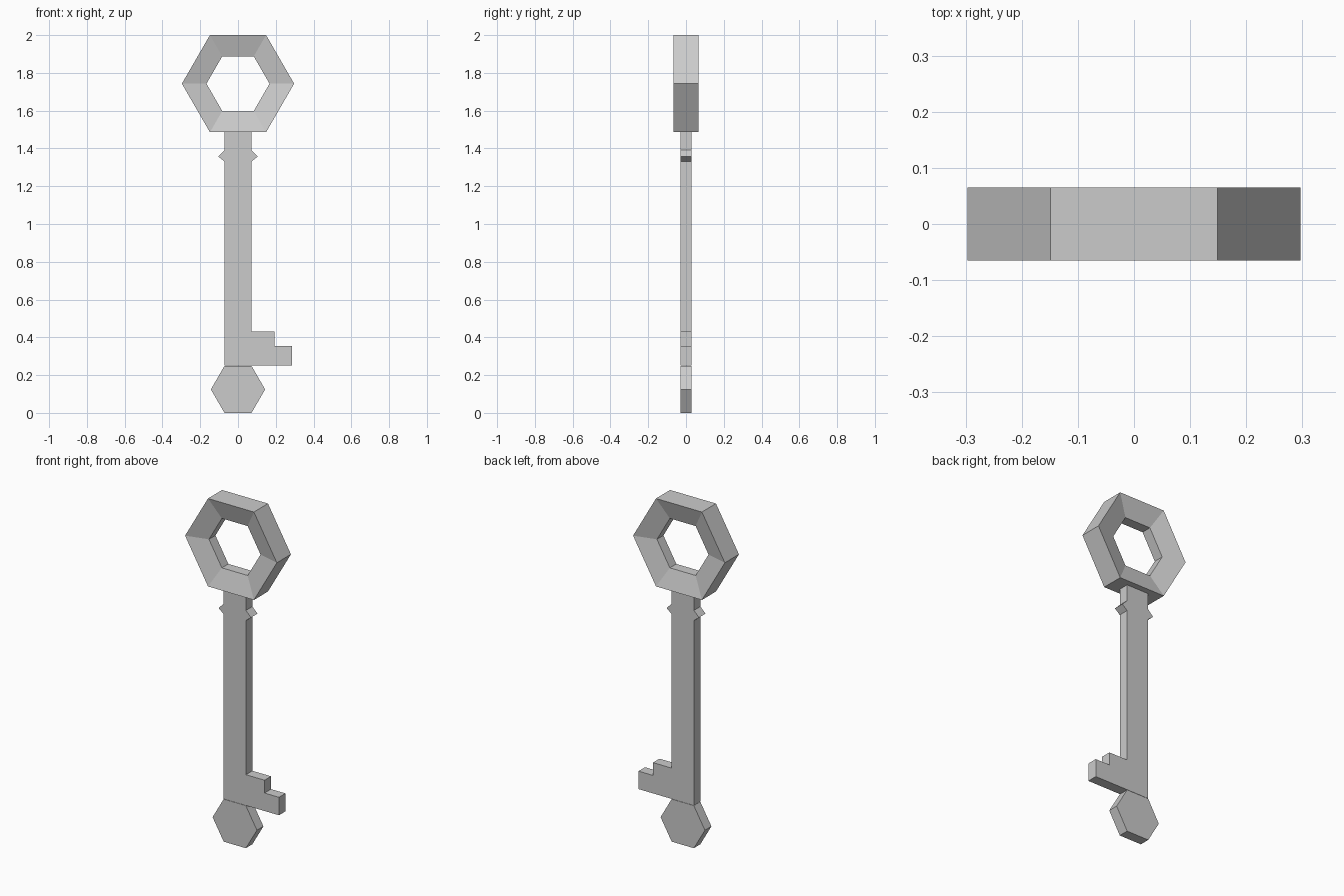
import bpy, bmesh
from math import cos, sin, pi

if "Cube" in bpy.data.objects:
    bpy.data.objects.remove(bpy.data.objects["Cube"])

HALF = 0.03  # half thickness of the flat parts


def make_object(name, bm):
    bmesh.ops.recalc_face_normals(bm, faces=bm.faces)
    mesh = bpy.data.meshes.new(name)
    bm.to_mesh(mesh)
    bm.free()
    obj = bpy.data.objects.new(name, mesh)
    bpy.context.collection.objects.link(obj)
    return obj


def hexagon(radius, z):
    return [(radius * cos(i * pi / 3), z + radius * sin(i * pi / 3)) for i in range(6)]


def plate(name, outline, half=HALF):
    """Extrude an x-z outline symmetrically along y."""
    bm = bmesh.new()
    face = bm.faces.new([bm.verts.new((x, -half, z)) for x, z in outline])
    ext = bmesh.ops.extrude_face_region(bm, geom=[face])
    verts = [v for v in ext["geom"] if isinstance(v, bmesh.types.BMVert)]
    bmesh.ops.translate(bm, verts=verts, vec=(0, 2 * half, 0))
    return make_object(name, bm)


# Bow: hexagonal ring whose faces slope in towards the hole
bm = bmesh.new()
section = [(0.297, -0.065), (0.297, 0.065), (0.167, HALF), (0.167, -HALF)]
loops = [[bm.verts.new((x, y, z)) for x, z in hexagon(r, 1.743)] for r, y in section]
for k in range(4):
    a, b = loops[k], loops[(k + 1) % 4]
    for i in range(6):
        j = (i + 1) % 6
        bm.faces.new((a[i], a[j], b[j], b[i]))
make_object("bow_ring", bm)

# Shaft with stepped bit
plate("shaft_and_bit", [
    (-0.072, 0.25), (0.286, 0.25), (0.286, 0.355), (0.193, 0.355),
    (0.193, 0.43), (0.072, 0.43), (0.072, 1.487), (-0.072, 1.487)])

# Pointed collar nubs on both sides of the shaft
for side, label in ((-1, "left"), (1, "right")):
    plate("collar_" + label, [
        (side * 0.071, 1.392), (side * 0.105, 1.358), (side * 0.071, 1.33)])

# Hexagonal tip
plate("tip", hexagon(0.1435, 0.1243))
